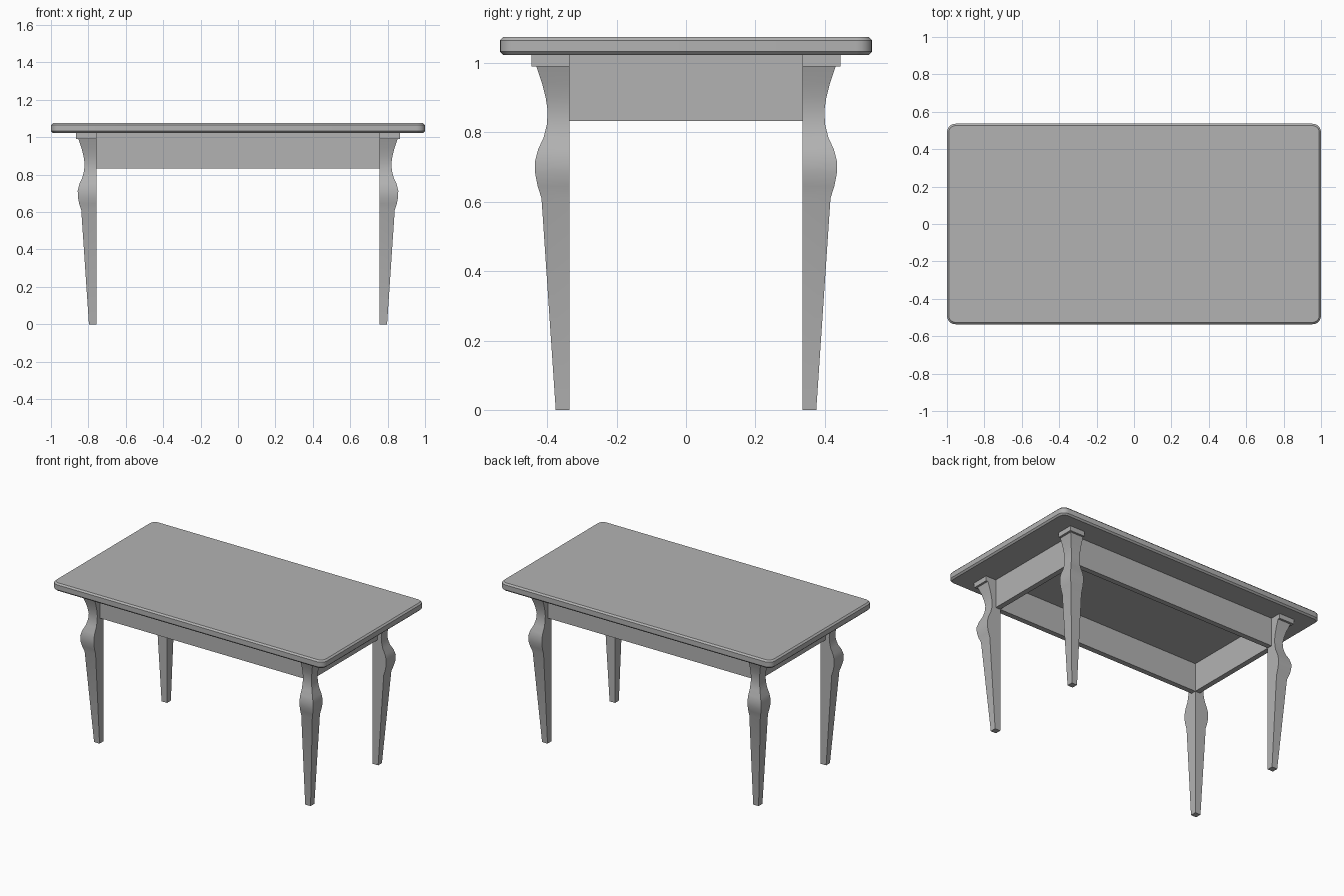
import bpy, bmesh, math

cube = bpy.data.objects.get("Cube")
if cube:
    bpy.data.objects.remove(cube)

grey = bpy.data.materials.new("plain_grey")
grey.use_nodes = True
GREY = (0.45, 0.45, 0.45, 1)
grey.diffuse_color = GREY
grey.node_tree.nodes["Principled BSDF"].inputs["Base Color"].default_value = GREY

INNER_X, INNER_Y = 0.757, 0.335      # inner corner shared by legs and apron
TOP_Z = 1.022                        # underside of the table top


def finish(name, bm, angle=30):
    bmesh.ops.recalc_face_normals(bm, faces=bm.faces)
    mesh = bpy.data.meshes.new(name)
    bm.to_mesh(mesh)
    bm.free()
    mesh.materials.append(grey)
    ob = bpy.data.objects.new(name, mesh)
    bpy.context.collection.objects.link(ob)
    bpy.ops.object.select_all(action="DESELECT")
    ob.select_set(True)
    bpy.context.view_layer.objects.active = ob
    bpy.ops.object.shade_smooth_by_angle(angle=math.radians(angle))
    return ob


def box(bm, low, high):
    verts = bmesh.ops.create_cube(bm, size=1)["verts"]
    for v in verts:
        v.co = [(a + b) / 2 + c * (b - a) for a, b, c in zip(low, high, v.co)]
    return verts


# Table top: rounded corners, then softened upper and lower rims
bm = bmesh.new()
box(bm, (-1, -0.536, TOP_Z), (1, 0.536, 1.075))
upright = [e for e in bm.edges if abs(e.verts[0].co.z - e.verts[1].co.z) > 0.01]
bmesh.ops.bevel(bm, geom=upright, offset=0.045, segments=5, profile=0.5, affect="EDGES")
rims = [e for e in bm.edges if abs(e.verts[0].co.z - e.verts[1].co.z) < 0.001]
bmesh.ops.bevel(bm, geom=rims, offset=0.01, segments=1, affect="EDGES")
finish("table_top", bm)

# Apron boards, flush with the inner faces of the legs
T = 0.035
for side, s in (("front", -1), ("back", 1)):
    bm = bmesh.new()
    y = sorted((s * INNER_Y, s * (INNER_Y + T)))
    box(bm, (-INNER_X, y[0], 0.833), (INNER_X, y[1], TOP_Z))
    finish(side + "_apron", bm)
for side, s in (("left", 1), ("right", -1)):
    bm = bmesh.new()
    x = sorted((s * INNER_X, s * (INNER_X + T)))
    box(bm, (x[0], -INNER_Y, 0.833), (x[1], INNER_Y, TOP_Z))
    finish(side + "_apron", bm)

# Legs: square section growing outward from a straight inner corner (width, height)
PROFILE = [(0.04, 0), (0.081, 0.61), (0.092, 0.645), (0.099, 0.68), (0.1, 0.715),
           (0.091, 0.75), (0.075, 0.785), (0.066, 0.82), (0.063, 0.86),
           (0.069, 0.9), (0.079, 0.94), (0.096, 0.99)]


def leg(name, sx, sy):
    bm = bmesh.new()
    rings = []
    for w, z in PROFILE:
        corners = ((0, 0), (w, 0), (w, w), (0, w))
        rings.append([bm.verts.new((sx * (INNER_X + a), sy * (INNER_Y + b), z))
                      for a, b in corners])
    for low, high in zip(rings, rings[1:]):
        for i in range(4):
            j = (i + 1) % 4
            bm.faces.new((low[i], low[j], high[j], high[i]))
    bm.faces.new(rings[0])
    bm.faces.new(rings[-1])
    finish(name, bm)
    # Square cap between leg and table top
    bm = bmesh.new()
    x = sorted((sx * INNER_X, sx * (INNER_X + 0.11)))
    y = sorted((sy * INNER_Y, sy * (INNER_Y + 0.11)))
    box(bm, (x[0], y[0], 0.99), (x[1], y[1], TOP_Z))
    finish(name + "_cap", bm)


for end, sy in (("front", -1), ("back", 1)):
    for side, sx in (("left", 1), ("right", -1)):
        leg(end + "_" + side + "_leg", sx, sy)
